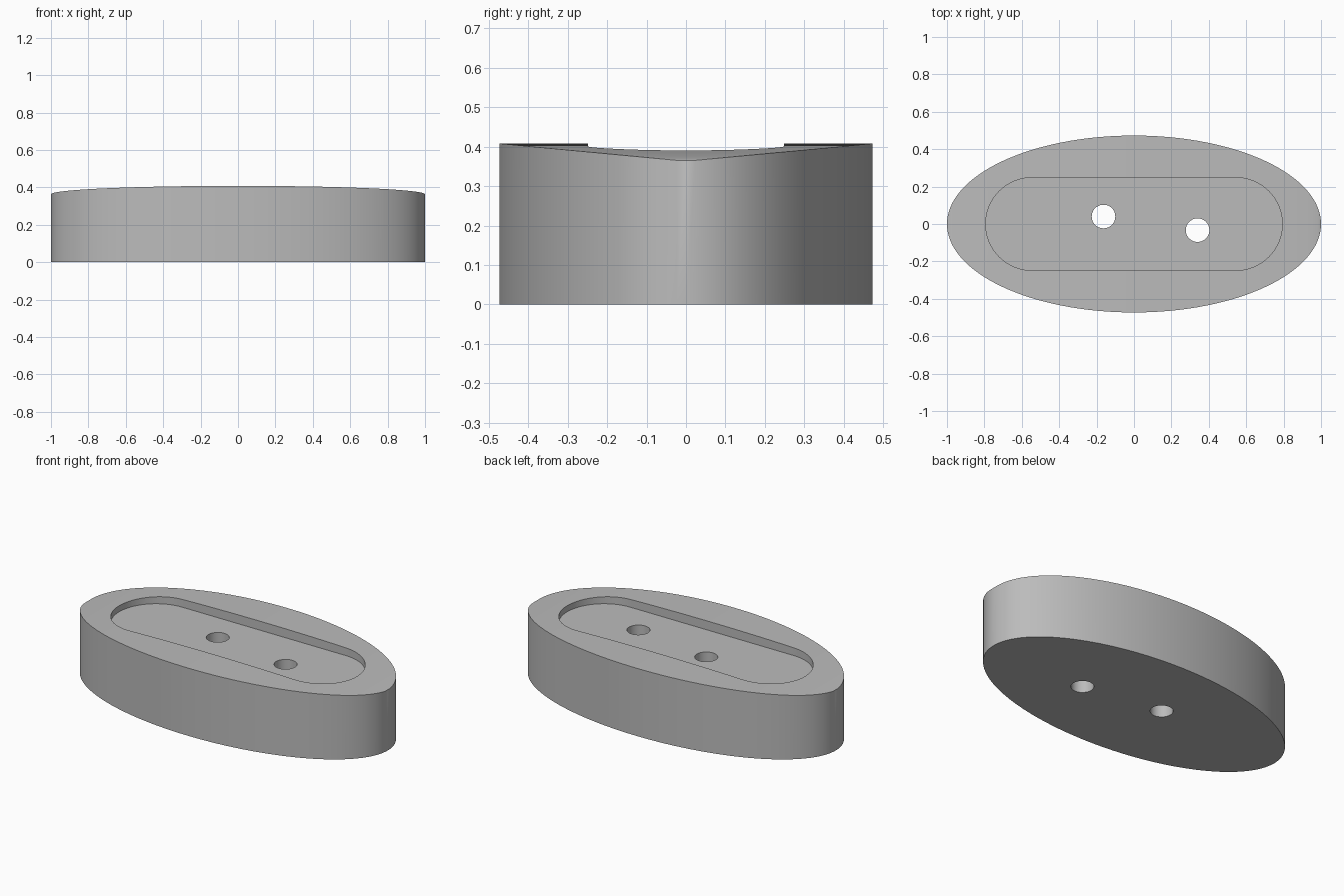
import bpy
import bmesh
from math import cos, sin, pi, radians

if "Cube" in bpy.data.objects:
    bpy.data.objects.remove(bpy.data.objects["Cube"], do_unlink=True)

HALF_X, HALF_Y = 1.0, 0.473
RIM_LOW, CROWN = 0.363, 0.045      # height at the tips, extra height mid-length
FLOOR_Z = 0.354                    # pocket floor
SEGMENTS = 128

grey = bpy.data.materials.new("mid grey")
grey.use_nodes = True
colour = (0.5, 0.5, 0.5, 1.0)
grey.diffuse_color = colour
grey.node_tree.nodes["Principled BSDF"].inputs["Base Color"].default_value = colour


def prism(name, outline, z0, top, strips=False):
    """Extrude an outline up to top(x); strips splits the caps across y."""
    bm = bmesh.new()
    low = [bm.verts.new((x, y, z0)) for x, y in outline]
    high = [bm.verts.new((x, y, top(x))) for x, y in outline]
    n = len(outline)
    for i in range(n):
        j = (i + 1) % n
        bm.faces.new((low[i], low[j], high[j], high[i]))
    bm.faces.new(low[::-1])
    if strips:
        bm.faces.new((high[0], high[1], high[-1]))
        for i in range(1, n // 2 - 1):
            bm.faces.new((high[i], high[i + 1], high[n - i - 1], high[n - i]))
        bm.faces.new((high[n // 2 - 1], high[n // 2], high[n // 2 + 1]))
    else:
        bm.faces.new(high)
    bmesh.ops.recalc_face_normals(bm, faces=bm.faces)
    mesh = bpy.data.meshes.new(name)
    bm.to_mesh(mesh)
    bm.free()
    mesh.materials.append(grey)
    obj = bpy.data.objects.new(name, mesh)
    bpy.context.collection.objects.link(obj)
    return obj


def arc(cx, cy, rx, ry, start, end, count):
    step = (end - start) / count
    return [(cx + rx * cos(start + step * i), cy + ry * sin(start + step * i))
            for i in range(count)]


def crown_height(x):
    return RIM_LOW + CROWN * max(0.0, 1 - (x / HALF_X) ** 2) ** 0.5


def above(x):
    return 0.6


# Oval body with a gently crowned top
body = prism("oval_body", arc(0, 0, HALF_X, HALF_Y, 0, 2 * pi, SEGMENTS),
             0, crown_height, strips=True)

# Rounded slot for the pocket, then two through holes
r, run = 0.248, 0.545
slot = (arc(run, 0, r, r, -pi / 2, pi / 2, 32) + [(run, r)]
        + arc(-run, 0, r, r, pi / 2, 3 * pi / 2, 32) + [(-run, -r)])
cutters = [prism("pocket_cutter", slot, FLOOR_Z, above)]
for x, y in ((-0.163, 0.04), (0.34, -0.033)):
    circle = arc(x, y, 0.063, 0.063, 0, 2 * pi, 48)
    cutters.append(prism("hole_cutter", circle, -0.1, above))

bpy.ops.object.select_all(action="DESELECT")
body.select_set(True)
bpy.context.view_layer.objects.active = body
for cutter in cutters:
    cutter.hide_render = True
    cut = body.modifiers.new(cutter.name, "BOOLEAN")
    cut.operation = "DIFFERENCE"
    cut.solver = "EXACT"
    cut.object = cutter
    bpy.ops.object.modifier_apply(modifier=cut.name)
    bpy.data.objects.remove(cutter, do_unlink=True)

bpy.ops.object.shade_smooth_by_angle(angle=radians(30))
